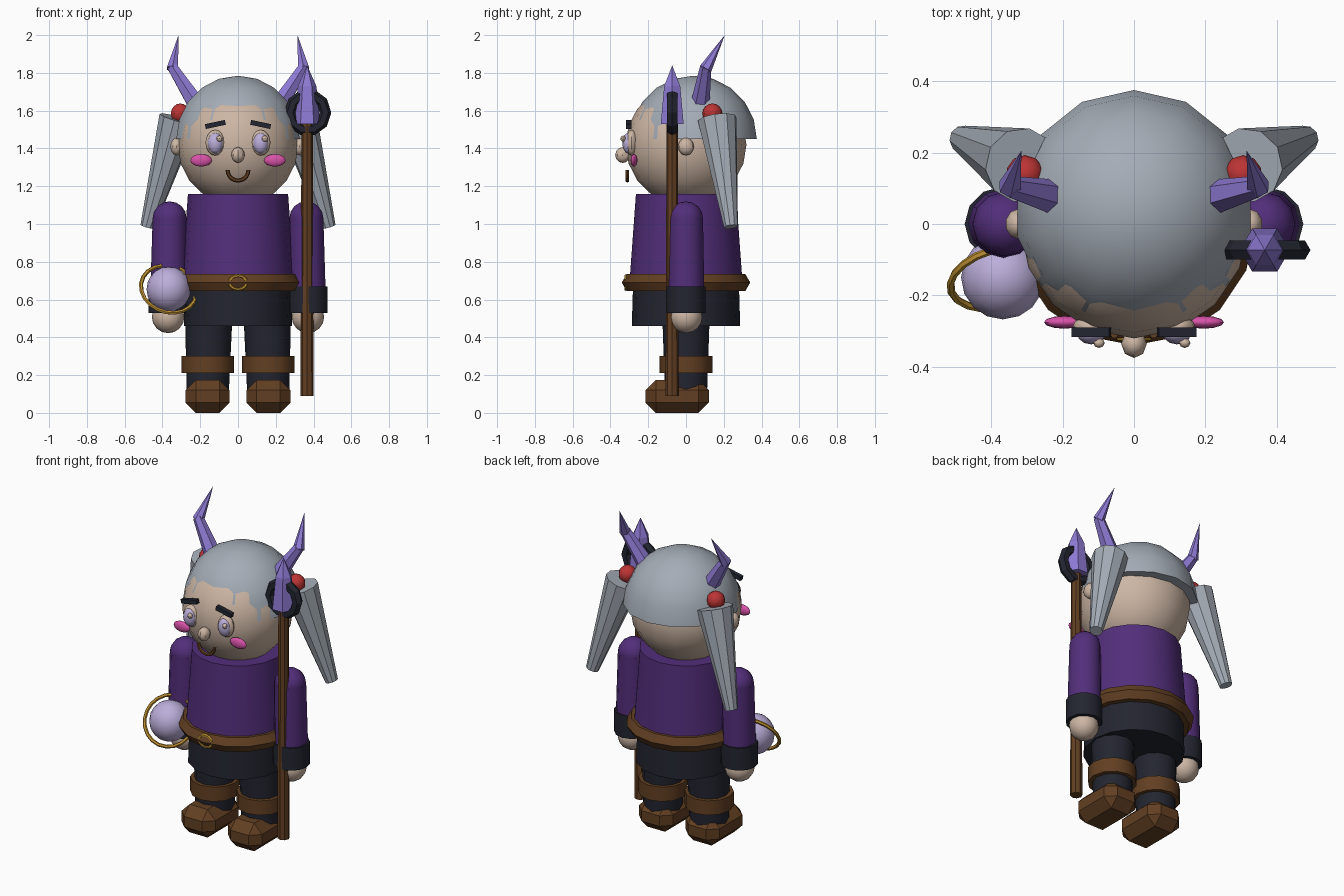
import bpy, bmesh, math
from mathutils import Vector, Matrix

if "Cube" in bpy.data.objects:
    bpy.data.objects.remove(bpy.data.objects["Cube"])

def mat(name, r, g, b):
    lin = lambda c: (c / 255 / 12.92) if c < 10 else ((c / 255 + 0.055) / 1.055) ** 2.4
    m = bpy.data.materials.new(name)
    m.diffuse_color = (lin(r), lin(g), lin(b), 1)
    m.use_nodes = True
    m.node_tree.nodes["Principled BSDF"].inputs["Base Color"].default_value = m.diffuse_color
    return m

SKIN = mat("skin", 205, 182, 164)
HAIR = mat("grey_hair", 164, 172, 182)
PURPLE = mat("dark_purple", 82, 46, 122)
NAVY = mat("near_black", 35, 37, 48)
BROWN = mat("brown_leather", 98, 63, 34)
LILAC = mat("pale_lilac", 188, 174, 218)
VIOLET = mat("violet", 142, 122, 212)
RED = mat("red", 188, 52, 52)
GOLD = mat("gold", 192, 146, 50)
PINK = mat("pink", 216, 82, 168)

def finish(name, bm, material, matrix, smooth=35):
    bmesh.ops.recalc_face_normals(bm, faces=bm.faces)
    me = bpy.data.meshes.new(name)
    bm.to_mesh(me)
    bm.free()
    me.transform(matrix)
    me.materials.append(material)
    ob = bpy.data.objects.new(name, me)
    bpy.context.collection.objects.link(ob)
    if smooth:
        bpy.ops.object.select_all(action='DESELECT')
        ob.select_set(True)
        bpy.context.view_layer.objects.active = ob
        bpy.ops.object.shade_smooth_by_angle(angle=math.radians(smooth))
    return ob

def lathe(name, profile, n, material, matrix=Matrix(), phase=math.pi / 2, smooth=35):
    """Turn (radius, height) points around z; open ends are capped."""
    bm = bmesh.new()
    rings = []
    for r, z in profile:
        if r < 1e-6:
            rings.append([bm.verts.new((0, 0, z))])
        else:
            rings.append([bm.verts.new((r * math.cos(phase + i * math.tau / n),
                                        r * math.sin(phase + i * math.tau / n), z)) for i in range(n)])
    for a, b in zip(rings, rings[1:]):
        for i in range(n):
            j = (i + 1) % n
            quad = [a[i % len(a)], a[j % len(a)], b[j % len(b)], b[i % len(b)]]
            bm.faces.new(list(dict.fromkeys(quad)))
    for ring in (rings[0], rings[-1]):
        if len(ring) > 1:
            bm.faces.new(ring)
    return finish(name, bm, material, matrix, smooth)

def ball(name, loc, radii, material, n=14, rings=8, rot=Matrix()):
    prof = [(math.sin(math.pi * k / rings) if 0 < k < rings else 0, -math.cos(math.pi * k / rings))
            for k in range(rings + 1)]
    return lathe(name, prof, n, material, Matrix.Translation(loc) @ rot @ Matrix.Diagonal((*radii, 1)))

def cone(name, p0, p1, r0, r1, n, material, smooth=35):
    p0, p1 = Vector(p0), Vector(p1)
    d = p1 - p0
    m = Matrix.Translation(p0) @ Vector((0, 0, 1)).rotation_difference(d).to_matrix().to_4x4()
    return lathe(name, [(r0, 0), (r1, d.length)], n, material, m, smooth=smooth)

def torus(name, R, r, n, m, material, matrix, arc=(0, math.tau), smooth=35):
    bm = bmesh.new()
    full = arc[1] - arc[0] > 6.28
    rings = []
    for i in range(n if full else n + 1):
        a = arc[0] + (arc[1] - arc[0]) * i / n
        rings.append([bm.verts.new(((R + r * math.cos(b)) * math.cos(a),
                                    (R + r * math.cos(b)) * math.sin(a), r * math.sin(b)))
                      for b in (k * math.tau / m for k in range(m))])
    for i in range(n):
        a, b = rings[i], rings[(i + 1) % len(rings)]
        for k in range(m):
            l = (k + 1) % m
            bm.faces.new((a[k], b[k], b[l], a[l]))
    if not full:
        bm.faces.new(rings[0])
        bm.faces.new(rings[-1])
    return finish(name, bm, material, matrix, smooth)

def box(name, loc, size, material, rot=Matrix(), bevel=0):
    bm = bmesh.new()
    bmesh.ops.create_cube(bm, size=1)
    bmesh.ops.scale(bm, vec=size, verts=bm.verts)
    if bevel:
        bmesh.ops.bevel(bm, geom=bm.edges[:], offset=bevel, segments=1, affect='EDGES')
    return finish(name, bm, material, Matrix.Translation(loc) @ rot, 0)

T = Matrix.Translation
FACE_Y = Matrix.Rotation(math.pi / 2, 4, 'X')   # stands a flat ring up to face front

# Head and hair: a half dome set back so the forehead pokes out
ball("head", (0, 0, 1.42), (0.32, 0.32, 0.32), SKIN, 16, 10)
dome = [(0.335 * math.cos(math.pi / 2 * k / 5), 0.335 * math.sin(math.pi / 2 * k / 5)) for k in range(5)]
lathe("hair_dome", dome + [(0, 0.335)], 14, HAIR, T((0, 0.04, 1.45)))
ball("nose", (0, -0.335, 1.365), (0.036, 0.04, 0.042), SKIN, 8, 6)
torus("mouth", 0.055, 0.011, 10, 6, BROWN, T((0, -0.31, 1.285)) @ FACE_Y, (math.pi, math.tau))

# Torso, belt and tunic skirt
lathe("torso", [(0.30, 0.68), (0.265, 1.16)], 16, PURPLE)
lathe("skirt", [(0.287, 0.46), (0.28, 0.69)], 16, NAVY)
torus("belt", 0.288, 0.052, 16, 6, BROWN, T((0, 0, 0.69)))
torus("buckle", 0.045, 0.01, 12, 6, GOLD,
      T((0, -0.318, 0.69)) @ FACE_Y @ Matrix.Diagonal((1, 0.8, 1, 1)))

for s, side in ((-1, "left"), (1, "right")):
    # Face details
    ball(side + "_eye", (s * 0.12, -0.288, 1.43), (0.052, 0.032, 0.068), SKIN, 12, 8)
    ball(side + "_iris", (s * 0.12, -0.305, 1.428), (0.04, 0.032, 0.055), LILAC, 12, 8)
    ball(side + "_eye_glint", (s * 0.12 + 0.022, -0.333, 1.452), (0.016, 0.014, 0.016), SKIN, 8, 6)
    box(side + "_eyebrow", (s * 0.12, -0.303, 1.527), (0.108, 0.027, 0.026), NAVY,
        Matrix.Rotation(s * math.radians(12), 4, 'Y'))
    ball(side + "_cheek", (s * 0.195, -0.275, 1.337), (0.057, 0.018, 0.033), PINK, 12, 8)
    ball(side + "_ear", (s * 0.325, 0, 1.41), (0.035, 0.042, 0.047), SKIN, 10, 6)
    # Horns in two segments
    cone(side + "_horn_base", (s * 0.225, 0.075, 1.64), (s * 0.35, 0.105, 1.835), 0.05, 0.03, 6, VIOLET, 0)
    cone(side + "_horn_tip", (s * 0.347, 0.103, 1.82), (s * 0.315, 0.205, 2.0), 0.034, 0.0, 6, VIOLET, 0)
    # Pigtails
    ball(side + "_hair_tie", (s * 0.305, 0.14, 1.585), (0.053, 0.053, 0.053), RED, 10, 8)
    cone(side + "_pigtail", (s * 0.315, 0.165, 1.555), (s * 0.48, 0.238, 0.985), 0.105, 0.038, 10, HAIR)
    # Arms
    ball(side + "_shoulder", (s * 0.362, 0, 1.03), (0.09, 0.09, 0.09), PURPLE, 12, 8)
    cone(side + "_sleeve", (s * 0.367, 0, 0.64), (s * 0.362, 0, 1.03), 0.097, 0.09, 12, PURPLE)
    lathe(side + "_cuff", [(0.104, 0.53), (0.104, 0.67)], 12, NAVY, T((s * 0.37, 0, 0)))
    ball(side + "_hand", (s * 0.37, 0, 0.508), (0.086, 0.086, 0.086), SKIN, 12, 8)
    # Legs and boots
    cone(side + "_leg", (s * 0.16, 0, 0.12), (s * 0.155, 0, 0.5), 0.112, 0.125, 12, NAVY)
    lathe(side + "_boot_cuff", [(0.14, 0.212), (0.14, 0.302)], 12, BROWN, T((s * 0.16, 0, 0)))
    box(side + "_boot", (s * 0.161, -0.047, 0.0875), (0.234, 0.335, 0.175), BROWN, bevel=0.055)

# Orb and its tilted ring
orb = (-0.367, -0.15, 0.655)
ball("orb", orb, (0.117, 0.117, 0.12), LILAC, 16, 10)
tilt = Vector((0, 0, 1)).rotation_difference(Vector((0.24, -1, 0.67))).to_matrix().to_4x4()
torus("orb_ring", 0.15, 0.011, 20, 6, GOLD, T(orb) @ tilt)

# Staff with crystal and dark ring
staff = T((0.366, -0.073, 0))
lathe("staff", [(0.035, 0.09), (0.03, 1.54)], 8, BROWN, staff)
lathe("staff_crystal", [(0.07, 1.53), (0.049, 1.73), (0, 1.84)], 6, VIOLET, staff, phase=0, smooth=0)
torus("staff_ring", 0.094, 0.031, 10, 6, NAVY, staff @ T((0.003, 0, 1.59)) @ FACE_Y, smooth=0)
